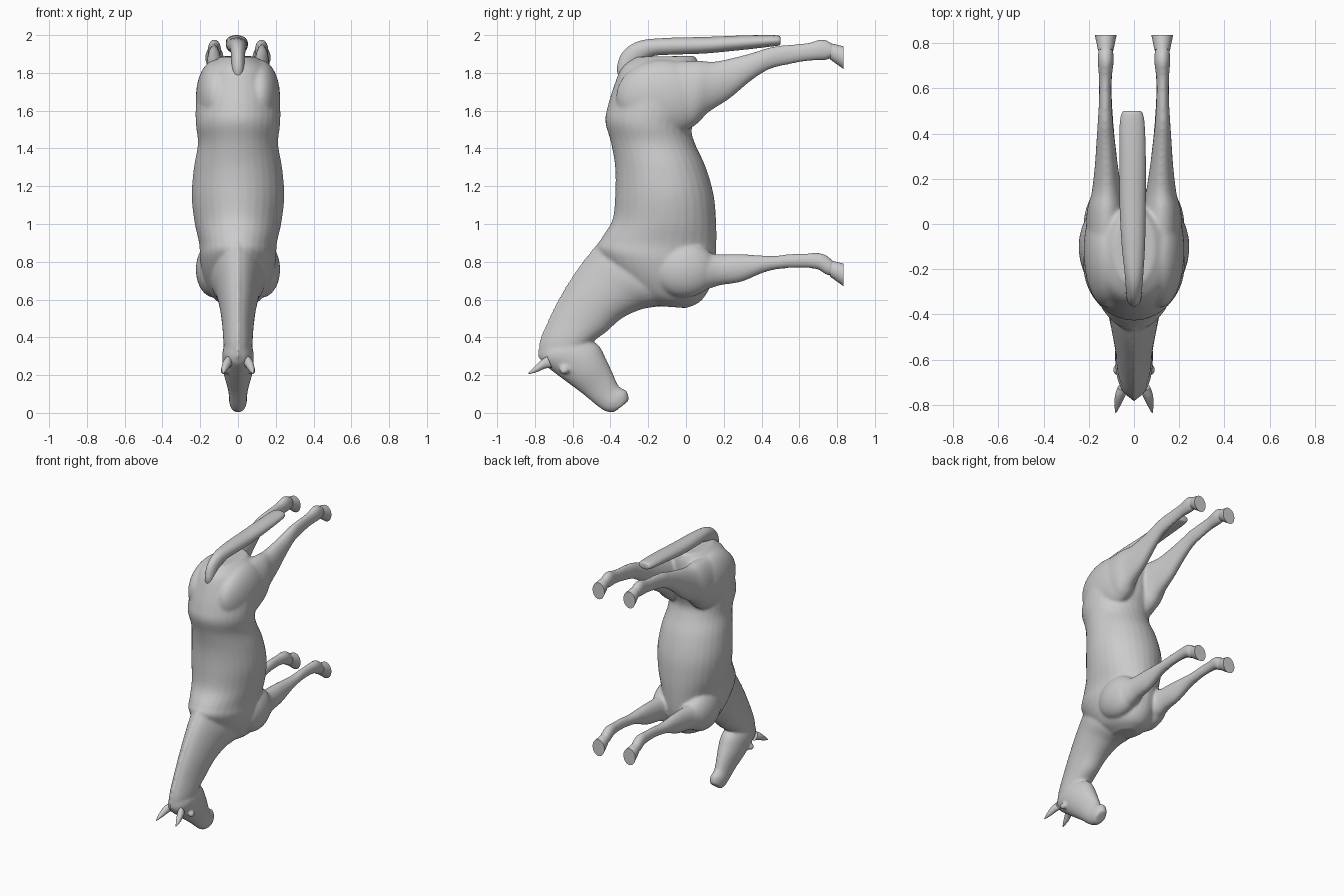
import bpy, bmesh, math
from mathutils import Vector, Matrix

SEG = 32


def spline(rows, steps):
    """Catmull-Rom interpolation of whole rows."""
    rows = [Vector(r) for r in rows]
    if steps == 1:
        return rows
    out = []
    for i in range(len(rows) - 1):
        p0, p1 = rows[max(i - 1, 0)], rows[i]
        p2, p3 = rows[i + 1], rows[min(i + 2, len(rows) - 1)]
        for s in range(steps):
            t = s / steps
            out.append(0.5 * (2 * p1 + (p2 - p0) * t + (2 * p0 - 5 * p1 + 4 * p2 - p3) * t * t
                              + (3 * p1 - p0 - 3 * p2 + p3) * t ** 3))
    return out + [rows[-1]]


def loft(bm, rows, side=1, steps=5, egg=0.0):
    """Row: y1, z1, y2, z2 (the two outline points), centre x, half width."""
    rings = []
    for y1, z1, y2, z2, cx, w in spline(rows, steps):
        ring = []
        for k in range(SEG):
            a = 2 * math.pi * k / SEG
            c, s = math.cos(a), math.sin(a)
            ring.append(bm.verts.new((side * cx + w * s * (1 + egg * c),
                                      (y1 + y2) / 2 + (y2 - y1) / 2 * c,
                                      (z1 + z2) / 2 + (z2 - z1) / 2 * c)))
        rings.append(ring)
    for a, b in zip(rings, rings[1:]):
        for k in range(SEG):
            n = (k + 1) % SEG
            bm.faces.new((a[k], a[n], b[n], b[k]))
    bm.faces.new(rings[0][::-1])
    bm.faces.new(rings[-1])


def ball(bm, centre, radii):
    m = Matrix.Translation(centre) @ Matrix.Diagonal((*radii, 1))
    bmesh.ops.create_icosphere(bm, subdivisions=4, radius=1, matrix=m)


def finish(bm, name, voxel=0, smooth=0, angle=180):
    bmesh.ops.recalc_face_normals(bm, faces=bm.faces[:])
    me = bpy.data.meshes.new(name)
    bm.to_mesh(me)
    bm.free()
    ob = bpy.data.objects.new(name, me)
    bpy.context.collection.objects.link(ob)
    bpy.ops.object.select_all(action='DESELECT')
    ob.select_set(True)
    bpy.context.view_layer.objects.active = ob
    if voxel:
        m = ob.modifiers.new("merge", 'REMESH')
        m.mode, m.voxel_size, m.use_smooth_shade = 'VOXEL', voxel, True
        m = ob.modifiers.new("soften", 'SMOOTH')
        m.factor, m.iterations = 0.5, smooth
    else:
        bpy.ops.object.shade_smooth_by_angle(angle=math.radians(angle))
    return ob


bm = bmesh.new()

# Trunk, from rump (top) to chest (bottom)
loft(bm, [(-.27, 1.885, .05, 1.89, 0, .09), (-.34, 1.83, .07, 1.83, 0, .165),
          (-.385, 1.72, .07, 1.72, 0, .212), (-.415, 1.62, .06, 1.60, 0, .224),
          (-.427, 1.54, .03, 1.50, 0, .222), (-.397, 1.43, .05, 1.42, 0, .212),
          (-.375, 1.30, .105, 1.30, 0, .233), (-.375, 1.15, .147, 1.15, 0, .245),
          (-.39, 1.02, .16, 1.0, 0, .23), (-.45, .92, .16, .87, 0, .205),
          (-.47, .86, .15, .75, 0, .20), (-.40, .75, .12, .65, 0, .175),
          (-.30, .64, .07, .585, 0, .13), (-.20, .57, 0, .555, 0, .06)], egg=.05)

# Neck
loft(bm, [(-.38, .98, .02, .66, 0, .14), (-.48, .87, -.10, .575, 0, .14),
          (-.555, .775, -.23, .55, 0, .115), (-.64, .64, -.34, .50, 0, .095),
          (-.71, .51, -.42, .43, 0, .082), (-.765, .38, -.50, .37, 0, .076),
          (-.775, .30, -.53, .31, 0, .07)], egg=.2)

# Head
loft(bm, [(-.775, .31, -.62, .40, 0, .055), (-.76, .265, -.54, .395, 0, .078),
          (-.70, .215, -.465, .36, 0, .084), (-.62, .155, -.425, .29, 0, .078),
          (-.54, .095, -.385, .205, 0, .058), (-.48, .045, -.355, .14, 0, .048),
          (-.43, .010, -.312, .115, 0, .047), (-.385, 0, -.302, .065, 0, .036)])

# Crest of the mane along the neck
loft(bm, [(-.46, .91, -.40, .86, 0, .012), (-.562, .782, -.50, .74, 0, .014),
          (-.65, .648, -.59, .61, 0, .014), (-.72, .515, -.65, .49, 0, .014),
          (-.775, .385, -.70, .37, 0, .014), (-.785, .29, -.70, .30, 0, .014)])

for s in (1, -1):
    # Shoulder, haunch and eye
    ball(bm, (s * .125, -.01, .76), (.098, .17, .15))
    ball(bm, (s * .115, -.12, 1.67), (.108, .25, .20))
    ball(bm, (s * .075, -.645, .225), (.019, .026, .022))
    # Hind leg
    loft(bm, [(-.10, 1.86, -.10, 1.50, .115, .095), (.06, 1.865, .03, 1.515, .122, .088),
              (.15, 1.86, .12, 1.592, .12, .068), (.27, 1.885, .23, 1.663, .122, .052),
              (.37, 1.912, .34, 1.755, .125, .042), (.45, 1.937, .44, 1.818, .127, .034),
              (.55, 1.950, .55, 1.846, .127, .028), (.64, 1.958, .64, 1.862, .127, .028),
              (.71, 1.977, .71, 1.865, .125, .035), (.745, 1.972, .74, 1.867, .125, .035),
              (.785, 1.95, .775, 1.88, .125, .032)], side=s)
    # Front leg
    loft(bm, [(-.05, .88, -.02, .62, .125, .08), (.10, .85, .10, .65, .12, .075),
              (.17, .84, .18, .675, .12, .057), (.29, .84, .29, .693, .122, .047),
              (.40, .834, .40, .738, .125, .038), (.47, .832, .47, .758, .126, .034),
              (.56, .842, .56, .767, .126, .028), (.64, .845, .64, .767, .126, .028),
              (.71, .846, .70, .758, .125, .034), (.745, .833, .74, .732, .125, .035),
              (.785, .80, .775, .725, .125, .032)], side=s)
finish(bm, "horse_body", voxel=.009, smooth=8)

for s, label in ((1, "left"), (-1, "right")):
    # Hooves
    for part, dz, top in (("hind", 0, 1.955), ("front", -1.15, 1.955)):
        bm = bmesh.new()
        loft(bm, [(.775, top + dz, .762, 1.872 + dz, .125, .034),
                  (.835, 1.94 + dz, .835, 1.82 + dz, .125, .048)], side=s, steps=1)
        finish(bm, f"{part}_hoof_{label}", angle=40)
    # Ears
    bm = bmesh.new()
    loft(bm, [(-.735, .30, -.71, .24, .05, .022), (-.765, .28, -.745, .235, .06, .023),
              (-.80, .247, -.785, .218, .071, .016), (-.835, .21, -.832, .205, .08, .003)], side=s)
    finish(bm, f"ear_{label}", angle=60)

# Tail
bm = bmesh.new()
loft(bm, [(-.355, 1.77, -.31, 1.78, 0, .022), (-.365, 1.83, -.28, 1.82, 0, .032),
          (-.335, 1.91, -.23, 1.86, 0, .036), (-.25, 1.968, -.17, 1.89, 0, .042),
          (-.10, 1.985, -.07, 1.897, -.003, .052), (.10, 1.99, .10, 1.903, -.006, .058),
          (.30, 1.998, .30, 1.922, -.006, .058), (.44, 2.0, .44, 1.938, -.008, .055),
          (.49, 1.997, .49, 1.945, -.008, .046), (.50, 1.988, .50, 1.953, -.008, .035)])
finish(bm, "tail", angle=60)
